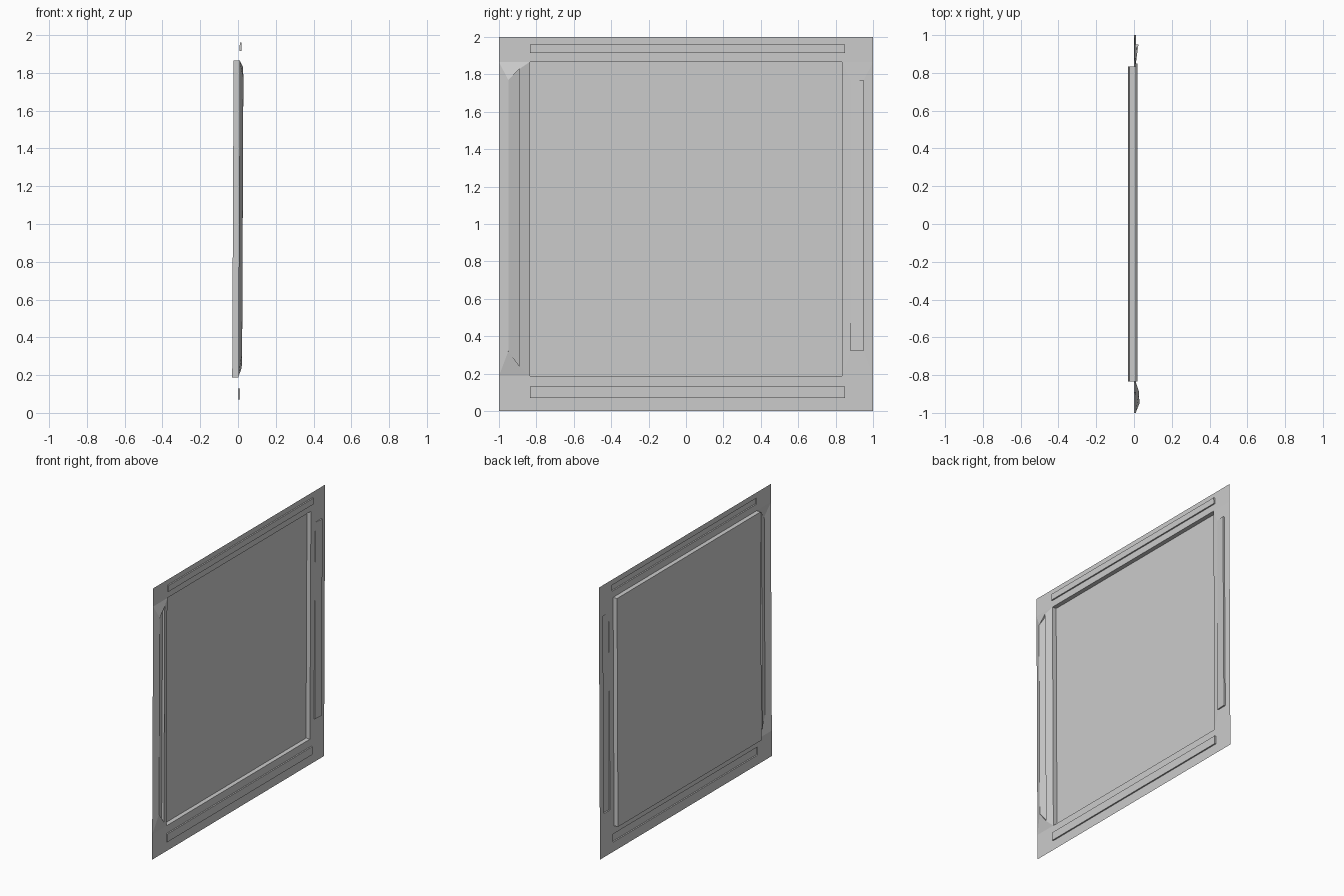
import bpy

if "Cube" in bpy.data.objects:
    bpy.data.objects.remove(bpy.data.objects["Cube"])


def lean(z):
    # the whole sheet leans very slightly forward
    return 0.0005 + 0.0045 * z


def rect(y0, y1, z0, z1, h=0.0):
    # four (y, z, height) corners of a level rectangle
    return [(y0, z0, h), (y1, z0, h), (y1, z1, h), (y0, z1, h)]


def pressed_cell(name, *rings):
    # sheet metal cell: nested four-cornered rings, capped by the last one
    verts = [(lean(z) + h, y, z) for ring in rings for y, z, h in ring]
    faces = []
    for r in range(len(rings) - 1):
        for i in range(4):
            a, b = 4 * r + i, 4 * r + (i + 1) % 4
            faces.append((a, b, b + 4, a + 4))
    n = 4 * (len(rings) - 1)
    faces.append((n, n + 1, n + 2, n + 3))
    mesh = bpy.data.meshes.new(name)
    mesh.from_pydata(verts, [], faces)
    mesh.update()
    obj = bpy.data.objects.new(name, mesh)
    bpy.context.collection.objects.link(obj)
    return obj


IN0, IN1, LOW, HIGH = -0.835, 0.835, 0.187, 1.866

# recessed centre pane
pressed_cell("recessed_pane", rect(IN0, IN1, LOW, HIGH),
             rect(IN0, IN1, LOW, HIGH, -0.032))

# top and bottom rails, each with a raised rib
for name, z0, z1, r0, r1 in (("bottom_rail", 0, LOW, 0.07, 0.13),
                             ("top_rail", HIGH, 2, 1.915, 1.96)):
    pressed_cell(name, rect(-1, 1, z0, z1), rect(-0.835, 0.85, r0, r1),
                 rect(-0.835, 0.85, r0, r1, 0.010))

# stile at +y: rib that rises towards the outer edge
pressed_cell("outer_stile", rect(IN1, 1, LOW, HIGH),
             [(0.88, 0.32, 0), (0.95, 0.32, 0), (0.95, 1.77, 0.003), (0.88, 1.77, 0.005)],
             [(0.88, 0.32, 0.009), (0.95, 0.32, 0.013), (0.95, 1.77, 0.015), (0.88, 1.77, 0.005)])

# stile at -y: bent outward with a sawtooth crease
pressed_cell("creased_stile", rect(-1, IN0, LOW, HIGH),
             [(-0.95, 0.32, 0.02), (-0.89, 0.24, 0.018), (-0.89, 1.83, 0.018), (-0.95, 1.77, 0.02)],
             [(-0.951, 0.32, 0.02), (-0.89, 0.24, 0.0), (-0.89, 1.83, 0.0), (-0.951, 1.77, 0.02)])
